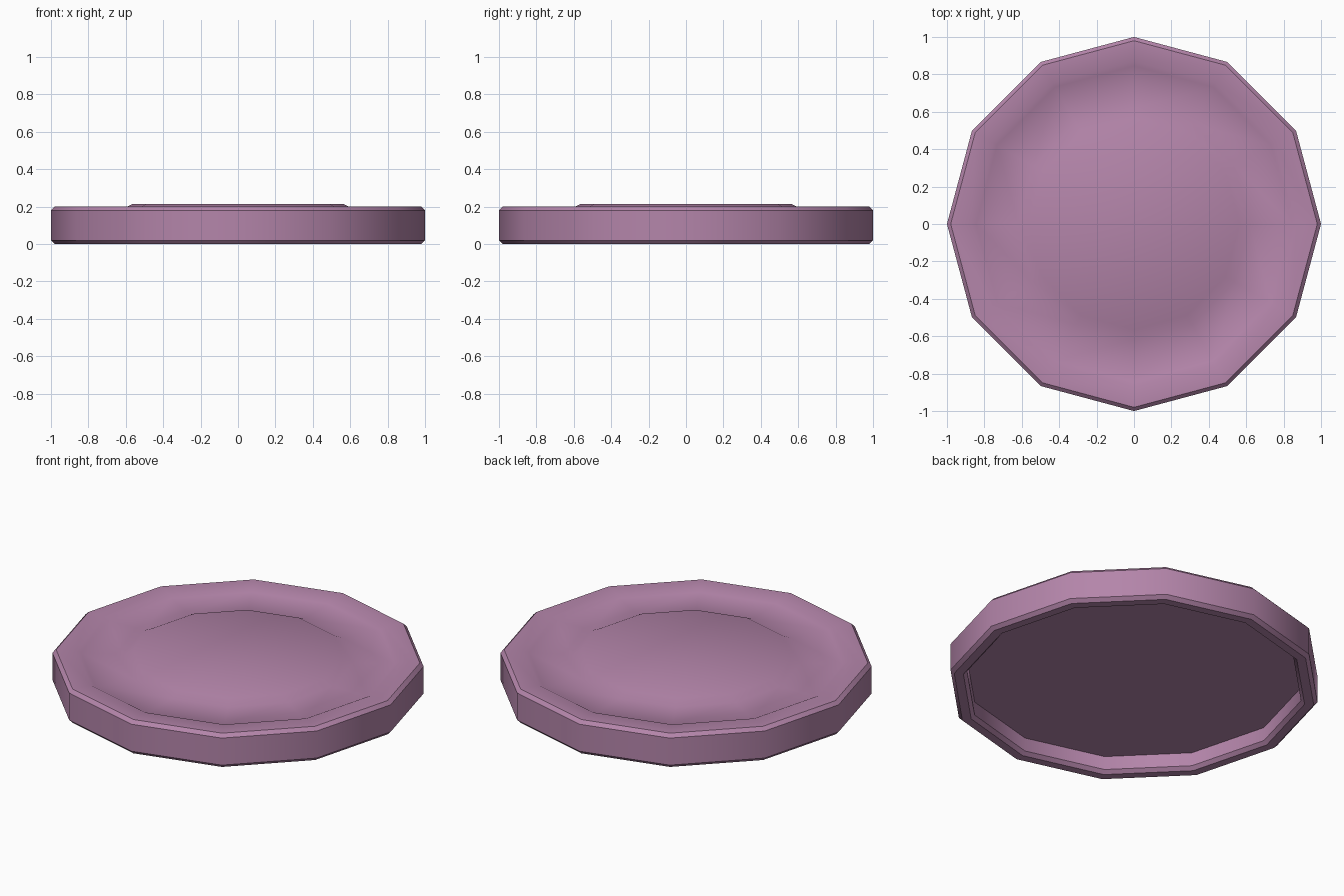
import bpy, bmesh, math

if "Cube" in bpy.data.objects:
    bpy.data.objects.remove(bpy.data.objects["Cube"])

SIDES = 12

# Lid profile (radius, height): underside centre, cavity, rim, outer wall, stepped top
profile = [
    (0.0, 0.10), (0.91, 0.10), (0.91, 0.02), (0.93, 0.0),   # hollow underside
    (0.98, 0.0), (1.0, 0.02), (1.0, 0.18), (0.98, 0.20),    # bevelled outer wall
    (0.87, 0.20), (0.845, 0.187),                           # step down
    (0.62, 0.187), (0.565, 0.213), (0.0, 0.213),            # raised centre
]

mat = bpy.data.materials.new("mauve")
mat.diffuse_color = (0.456, 0.235, 0.402, 1)
mat.use_nodes = True
mat.node_tree.nodes["Principled BSDF"].inputs["Base Color"].default_value = mat.diffuse_color

bm = bmesh.new()
rings = []
for r, z in profile:
    if r == 0:
        continue
    rings.append([bm.verts.new((r * math.cos(2 * math.pi * i / SIDES),
                                r * math.sin(2 * math.pi * i / SIDES), z))
                  for i in range(SIDES)])
for a, b in zip(rings, rings[1:]):
    for i in range(SIDES):
        j = (i + 1) % SIDES
        bm.faces.new((a[i], a[j], b[j], b[i]))
bm.faces.new(list(reversed(rings[0])))   # cavity ceiling
bm.faces.new(rings[-1])                  # top disc
bmesh.ops.recalc_face_normals(bm, faces=bm.faces)

mesh = bpy.data.meshes.new("lid")
bm.to_mesh(mesh)
bm.free()
mesh.materials.append(mat)
lid = bpy.data.objects.new("lid", mesh)
bpy.context.collection.objects.link(lid)

# Smooth round the wall, sharp at the bevels
bpy.context.view_layer.objects.active = lid
lid.select_set(True)
bpy.ops.object.shade_smooth_by_angle(angle=math.radians(35))
